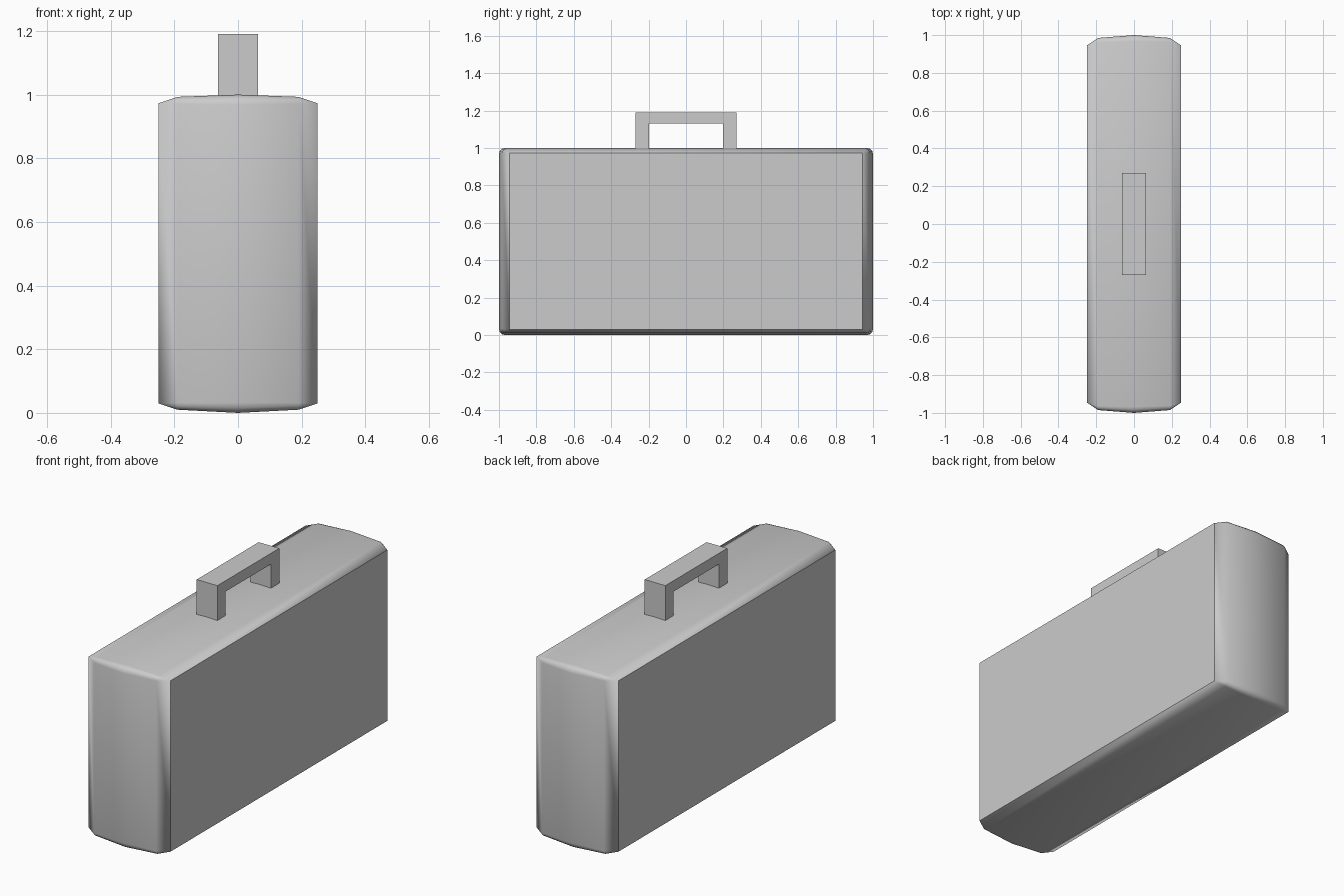
import bpy, bmesh, math

if "Cube" in bpy.data.objects:
    bpy.data.objects.remove(bpy.data.objects["Cube"])


def finish(name, bm, smooth=None):
    bmesh.ops.recalc_face_normals(bm, faces=bm.faces)
    mesh = bpy.data.meshes.new(name)
    bm.to_mesh(mesh)
    bm.free()
    obj = bpy.data.objects.new(name, mesh)
    bpy.context.collection.objects.link(obj)
    if smooth:
        bpy.ops.object.select_all(action='DESELECT')
        obj.select_set(True)
        bpy.context.view_layer.objects.active = obj
        bpy.ops.object.shade_smooth_by_angle(angle=math.radians(smooth))
    return obj


def rounded_rect(hy, z0, z1, r, steps=3):
    corners = [(hy - r, z1 - r), (r - hy, z1 - r), (r - hy, z0 + r), (hy - r, z0 + r)]
    pts = []
    for i, (cy, cz) in enumerate(corners):
        for s in range(steps + 1):
            a = math.pi / 2 * (i + s / steps)
            pts.append((cy + r * math.cos(a), cz + r * math.sin(a)))
    return pts


# Case body: rounded rectangles lofted across the width, bulging at the middle
sections = [(-0.25, 0.945, 0.03, 0.973, 0.0),
            (-0.19, 0.985, 0.01, 0.993, 0.022),
            (0.0, 1.0, 0.0, 1.0, 0.032),
            (0.19, 0.985, 0.01, 0.993, 0.022),
            (0.25, 0.945, 0.03, 0.973, 0.0)]
bm = bmesh.new()
rings = [[bm.verts.new((x, y, z)) for y, z in rounded_rect(hy, z0, z1, r)]
         for x, hy, z0, z1, r in sections]
for a, b in zip(rings, rings[1:]):
    n = len(a)
    for i in range(n):
        j = (i + 1) % n
        bm.faces.new((a[i], a[j], b[j], b[i]))
bm.faces.new(rings[0])
bm.faces.new(rings[-1])
bmesh.ops.remove_doubles(bm, verts=bm.verts, dist=1e-5)
finish("case_body", bm, smooth=50)

# Handle: square-cornered arch extruded across the width
arch = [(-0.27, 0.99), (-0.27, 1.19), (0.27, 1.19), (0.27, 0.99),
        (0.197, 0.99), (0.197, 1.13), (-0.197, 1.13), (-0.197, 0.99)]
bm = bmesh.new()
face = bm.faces.new([bm.verts.new((-0.063, y, z)) for y, z in arch])
ext = bmesh.ops.extrude_face_region(bm, geom=[face], use_keep_orig=True)
bmesh.ops.translate(bm, vec=(0.126, 0, 0),
                    verts=[v for v in ext["geom"] if isinstance(v, bmesh.types.BMVert)])
finish("handle", bm)
